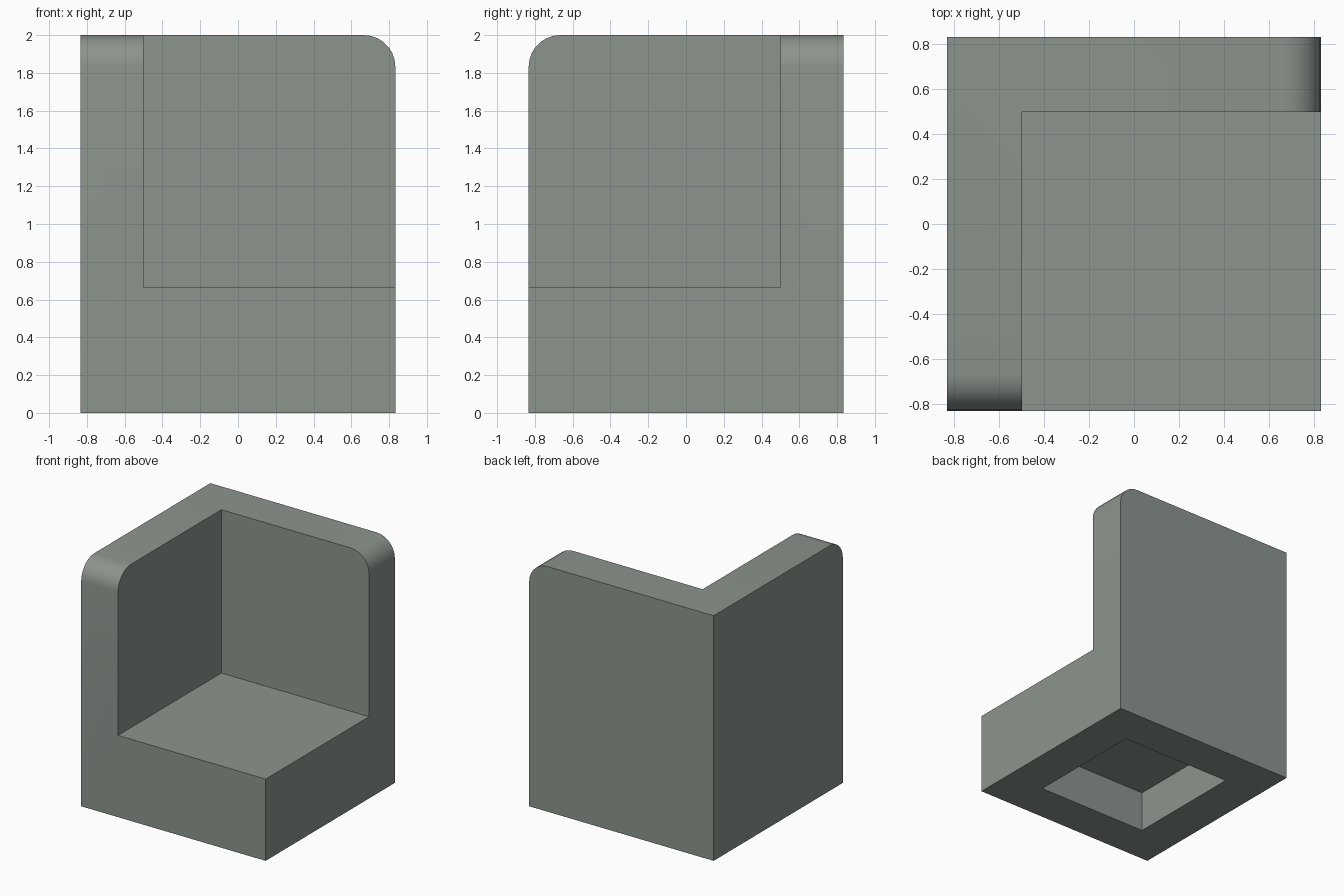
import bpy
import bmesh
from mathutils import Vector

default = bpy.data.objects.get("Cube")
if default:
    bpy.data.objects.remove(default, do_unlink=True)

HALF = 0.833      # half the footprint
INNER = 0.5       # inner face of the walls, and half the underside recess
SEAT = 0.667      # seat height
TOP = 2.0         # wall height
RECESS = 0.333    # depth of the recess
ROUND = 0.167     # radius of the wall end corners


def box(name, low, high):
    low, high = Vector(low), Vector(high)
    mesh = bpy.data.meshes.new(name)
    bm = bmesh.new()
    bmesh.ops.create_cube(bm, size=1)
    for v in bm.verts:
        v.co = (low + high) / 2 + v.co * (high - low)
    bm.to_mesh(mesh)
    bm.free()
    obj = bpy.data.objects.new(name, mesh)
    bpy.context.collection.objects.link(obj)
    return obj


def carve(obj, cutter):
    cutter.hide_render = True
    mod = obj.modifiers.new("carve", "BOOLEAN")
    mod.operation = "DIFFERENCE"
    mod.solver = "EXACT"
    mod.object = cutter
    bpy.ops.object.modifier_apply(modifier=mod.name)
    bpy.data.objects.remove(cutter, do_unlink=True)


# Solid block, opened at the front for the seat and hollowed underneath
seat = box("corner_seat", (-HALF, -HALF, 0), (HALF, HALF, TOP))
bpy.ops.object.select_all(action="DESELECT")
seat.select_set(True)
bpy.context.view_layer.objects.active = seat
carve(seat, box("seat_opening", (-INNER, -1, SEAT), (1, INNER, TOP + 1)))
carve(seat, box("base_recess", (-INNER, -INNER, -1), (INNER, INNER, RECESS)))

# Rounded upper corners at the free ends of both walls
bm = bmesh.new()
bm.from_mesh(seat.data)
ends = [e for e in bm.edges
        if all(v.co.z > TOP - 0.01 for v in e.verts)
        and (all(v.co.x > HALF - 0.01 for v in e.verts)
             or all(v.co.y < 0.01 - HALF for v in e.verts))]
bmesh.ops.bevel(bm, geom=ends, offset=ROUND, offset_type="OFFSET",
                segments=7, profile=0.5, affect="EDGES")
bmesh.ops.recalc_face_normals(bm, faces=bm.faces)
bm.to_mesh(seat.data)
bm.free()
bpy.ops.object.shade_smooth_by_angle()

# Grey green finish
color = (0.26, 0.30, 0.265, 1)
mat = bpy.data.materials.new("grey_green")
mat.use_nodes = True
mat.diffuse_color = color
mat.node_tree.nodes["Principled BSDF"].inputs["Base Color"].default_value = color
seat.data.materials.clear()
seat.data.materials.append(mat)
